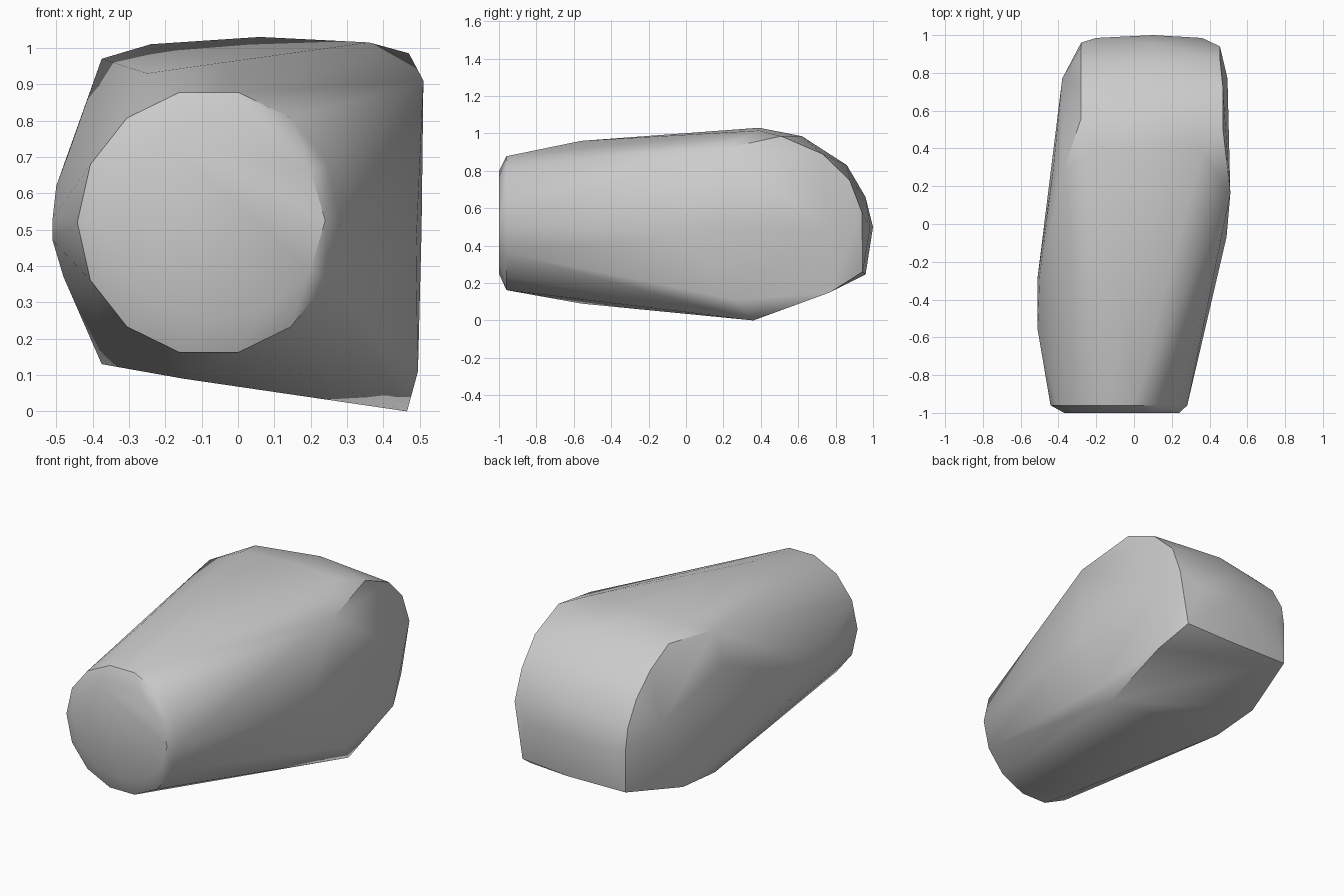
import bpy
import bmesh
from math import cos, sin, tau, radians
from mathutils import Vector

old_cube = bpy.data.objects.get("Cube")
if old_cube:
    bpy.data.objects.remove(old_cube, do_unlink=True)


def make_material(name, level):
    material = bpy.data.materials.new(name)
    material.use_nodes = True
    colour = (level, level, level, 1)
    material.diffuse_color = colour
    material.node_tree.nodes["Principled BSDF"].inputs["Base Color"].default_value = colour
    return material


def ellipse_ring(centre, radius_x, radius_z, sides):
    """Points of an upright ellipse facing the front."""
    return [
        Vector(centre) + Vector((radius_x * cos(tau * step / sides), 0, radius_z * sin(tau * step / sides)))
        for step in range(sides)
    ]


def section(y, outline):
    """Place an x, z outline at one depth."""
    return [Vector((x, y, z)) for x, z in outline]


def side_edge(x, profile):
    """Place a y, z profile at one width."""
    return [Vector((x, y, z)) for y, z in profile]


def build_hull(name, points, material):
    """Wrap the guide points in a smooth convex skin."""
    mesh = bpy.data.meshes.new(name)
    shell = bmesh.new()
    for point in points:
        shell.verts.new(point)
    result = bmesh.ops.convex_hull(shell, input=shell.verts[:])
    unused = set(result["geom_interior"]) | set(result["geom_unused"])
    loose = [item for item in unused if isinstance(item, bmesh.types.BMVert) and item.is_valid]
    bmesh.ops.delete(shell, geom=loose, context="VERTS")
    bmesh.ops.recalc_face_normals(shell, faces=shell.faces[:])
    shell.to_mesh(mesh)
    shell.free()
    mesh.materials.append(material)
    body = bpy.data.objects.new(name, mesh)
    bpy.context.collection.objects.link(body)
    bpy.ops.object.select_all(action="DESELECT")
    body.select_set(True)
    bpy.context.view_layer.objects.active = body
    bpy.ops.object.shade_smooth_by_angle(angle=radians(35))
    return body


# Round front end with a narrow bevel
front_rim = ellipse_ring((-.08, -.96, .52), .362, .367, 14)
front_cap = ellipse_ring((-.065, -1, .525), .305, .275, 12)

# Bulging right flank and the slopes above and below it
front_middle = section(-.56, [(-.51, .53), (-.51, .47), (-.04, .96), (-.25, .93), (-.15, .09)])
flank = section(-.28, [(-.51, .53), (-.5, .62), (-.48, .37), (-.47, .7)])
shoulder = section(.27, [(-.375, .97), (-.375, .13), (-.43, .78), (.495, .11)])

# Flat left side, ending in a low corner
left_side = section(.16, [(.51, .91), (.505, .5)]) + section(-.07, [(.49, .45)])
low_corner = section(.36, [(.465, 0)])
top_ridge = section(.39, [(-.24, 1.01), (.06, 1.03), (.36, 1.015)])

# Rolled back end: both edges and a fuller crown between them
left_edge = side_edge(.47, [(.51, .985), (.73, .89), (.77, .15)])
left_back = side_edge(.455, [(.875, .75), (.94, .58)])
left_fold = side_edge(.495, [(.77, .5)])
right_edge = side_edge(-.28, [(.56, .97), (.73, .88), (.86, .76), (.94, .62), (.96, .5), (.96, .25)])
right_fold = side_edge(-.38, [(.77, .6), (.57, .16)])
crown = side_edge(.1, [(.62, .985), (.86, .83), (.96, .66), (1, .5), (.96, .245)])
crown_ends = [Vector((x, .985, .5)) for x in (-.2, .36)]
back_foot = side_edge(.4, [(.945, .26)])

rounded_body_points = (
    front_rim + front_cap + front_middle + flank + shoulder
    + left_side + low_corner + top_ridge
    + left_edge + left_back + left_fold
    + right_edge + right_fold + crown + crown_ends + back_foot
)
build_hull("rounded_body", rounded_body_points, make_material("light grey", .6))
